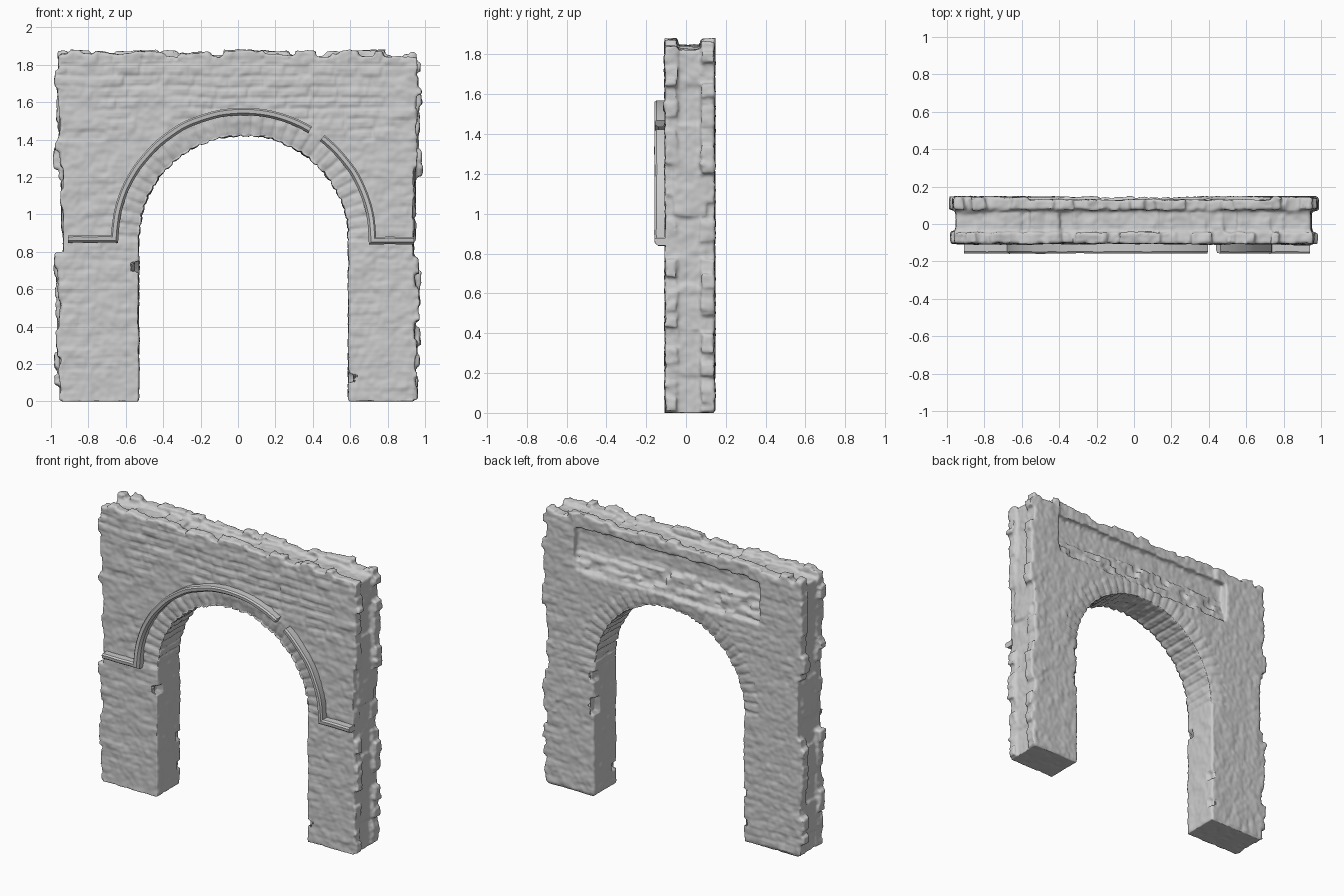
import bpy, bmesh, random
from math import sin, cos, pi, hypot, atan2, radians, floor
from mathutils import Vector, Matrix, noise

if "Cube" in bpy.data.objects:
    bpy.data.objects.remove(bpy.data.objects["Cube"])

random.seed(7)
U = random.uniform
CX, SZ, R = 0.03, 0.86, 0.56          # arch centre x, springing height, radius
FRONT, BACK = -0.105, 0.145           # wall faces


def new_object(name, bm):
    bmesh.ops.recalc_face_normals(bm, faces=bm.faces)
    me = bpy.data.meshes.new(name)
    bm.to_mesh(me)
    bm.free()
    ob = bpy.data.objects.new(name, me)
    bpy.context.collection.objects.link(ob)
    return ob


def slab(bm, pts, y0, y1):
    """Extrude an x/z outline from y0 to y1."""
    f = bm.faces.new([bm.verts.new((x, y0, z)) for x, z in pts])
    ext = bmesh.ops.extrude_face_region(bm, geom=[f])["geom"]
    for v in ext:
        if isinstance(v, bmesh.types.BMVert):
            v.co.y = y1


def stone(bm, x0, x1, y0, y1, z0, z1, jit=0.008):
    """One rough block."""
    m = Matrix.Translation(((x0 + x1) / 2, (y0 + y1) / 2, (z0 + z1) / 2))
    m = m @ Matrix.Diagonal((x1 - x0, y1 - y0, z1 - z0, 1))
    for v in bmesh.ops.create_cube(bm, size=1, matrix=m)["verts"]:
        v.co += Vector((U(-jit, jit), U(-jit, jit) * 0.5, U(-jit, jit)))


def steps(a, b, lo, hi):
    """Split a..b into random lengths."""
    while a < b - lo * 0.5:
        c = min(b, a + U(lo, hi))
        yield a, c
        a = c


# wall core: full-thickness front layer and back layer with the long recess
E = 0.935
arch = [(CX + R * cos(a), SZ + R * sin(a)) for a in [i * pi / 48 for i in range(49)]]
opening = [(CX + R, 0)] + arch + [(CX - R, 0)]
bm = bmesh.new()
slab(bm, opening + [(-E, 0), (-E, 1.82), (E, 1.82), (E, 0)], FRONT, 0.09)
slab(bm, opening + [(-E, 0), (-E, 1.83), (-0.65, 1.83), (-0.65, 1.5),
                    (0.74, 1.5), (0.74, 1.83), (E, 1.83), (E, 0)], 0.06, BACK)

# toothed end stones, front and back edges of both ends
for s in (-1, 1):
    for y0, y1 in ((FRONT, -0.04), (0.075, BACK)):
        for z0, z1 in steps(0, 1.83, 0.035, 0.1):
            waist = 0.035 if 0.74 < z0 < 1.18 else 0
            e = s * (0.965 - waist + U(-0.02, 0.022))
            a, b = sorted((s * 0.86, e))
            stone(bm, a, b, y0, y1 + U(-0.01, 0) * (y1 < 0), z0 + 0.004, z1 - 0.003, 0.006)
    for z0, z1 in steps(0, 1.82, 0.12, 0.3):
        a, b = sorted((s * 0.86, s * (0.942 + U(-0.01, 0.01))))
        stone(bm, a, b, -0.06, 0.1, z0, z1, 0.004)

# broken top: two raised edges with lower rubble between
for a, b in steps(-0.96, 0.96, 0.035, 0.09):
    stone(bm, a, b, FRONT, -0.045, 1.76, 1.858 + U(-0.02, 0.02), 0.007)
for a, b in steps(-0.96, 0.96, 0.035, 0.09):
    inside = -0.65 < a < 0.7
    stone(bm, a, b, 0.075, 0.13 if inside else BACK, 1.785, 1.858 + U(-0.02, 0.02), 0.008)
for a, b in steps(-0.93, 0.93, 0.05, 0.11):
    stone(bm, a, b, -0.06, 0.09, 1.76, 1.83 + U(-0.015, 0.02), 0.01)

# rubble ledge in the lower part of the recess
for row in range(4):
    z = 1.48 + row * 0.043
    for a, b in steps(-0.66, 0.75, 0.05, 0.14):
        stone(bm, a, b, 0.06, 0.135 - row * 0.008 + U(-0.02, 0.006), z, z + U(0.03, 0.043), 0.008)

wall = new_object("arch_wall", bm)
bpy.context.view_layer.objects.active = wall
wall.select_set(True)
mod = wall.modifiers.new("fuse", "REMESH")
mod.mode = "VOXEL"
mod.voxel_size = 0.0105
mod.use_smooth_shade = True
bpy.ops.object.modifier_apply(modifier=mod.name)


def joint(t, w, width=0.012):
    """Cell index and groove strength for masonry of pitch w."""
    i = floor(t / w)
    d = min(t - i * w, (i + 1) * w - t)
    return i, max(0.0, 1 - d / width)


# chipped jambs: side, y range, z range, depth
chips = [(-1, -0.2, -0.05, 0.69, 0.75, 0.035), (1, -0.2, -0.05, 0.11, 0.15, 0.035),
         (1, 0.08, 0.2, 0.56, 0.66, 0.03), (-1, 0.09, 0.2, 0.3, 0.36, 0.02),
         (1, 0.09, 0.2, 0.78, 0.84, 0.02), (-1, 0.1, 0.2, 0.1, 0.16, 0.02)]

# weathering: masonry joints, arch stones, chips and noise
normals = [v.normal.copy() for v in wall.data.vertices]
for v, n in zip(wall.data.vertices, normals):
    p = v.co.copy()
    x, y, z = p
    h = 0.005 * noise.noise(p * 14) + 0.004 * noise.noise(p * 35)
    r = hypot(x - CX, z - SZ)
    if z > SZ and r < 0.675:
        i, g = joint(atan2(z - SZ, x - CX) * 0.62, 0.062, 0.013)
        h += 0.005 * noise.noise((i * 3.7, 1.3, 0.4)) - 0.008 * g
        t = max(0.0, 1 - (r - R) / 0.08)
        if abs(n.y) > 0.5:
            v.co.y += (0.014 * t) if y < 0 else (-0.012 * t)
    elif abs(n.y) > 0.6 and z < 1.84:
        wobble = 0.012 * noise.noise(p * 5)
        row, g1 = joint(z + wobble, 0.058)
        shift = noise.noise((row * 2.3, 0.7, 5.1)) * 0.4
        col, g2 = joint(x + shift + wobble, 0.13 + 0.03 * (row % 3))
        upper = 1.0 if z > 1.4 and y < 0 else 0.35
        mask = max(0.0, 0.5 + noise.noise(p * 4 + Vector((9, 0, 0))) * 1.2)
        cell = noise.noise((row * 1.37, col * 2.71, 0.5 if y < 0 else 8.5))
        h += upper * (0.006 * cell - 0.011 * max(g1, g2) * mask)
    for s, y0, y1, z0, z1, d in chips:
        if y0 < y < y1 and z0 < z < z1 and abs(x - CX - s * R) < 0.02:
            v.co.x += s * d
    v.co += n * h
    v.co.z = max(0.0, v.co.z)
wall.data.update()


def moulding(name, path):
    """Sweep a small hood-mould section along an x/z path."""
    bm = bmesh.new()
    section = [(-0.02, -0.09), (-0.02, -0.138), (-0.008, -0.155), (0.012, -0.158),
               (0.02, -0.148), (0.02, -0.09)]
    rings = []
    for i, p in enumerate(path):
        a = (path[i] - path[i - 1]).normalized() if i else (path[1] - p).normalized()
        b = (path[i + 1] - p).normalized() if i < len(path) - 1 else a
        t = (a + b).normalized()
        out = Vector((-t.y, t.x)) / max(0.6, t.dot(a))
        wob = 0.003 * noise.noise((p.x * 9, p.y * 9, 2))
        rings.append([bm.verts.new((p.x + out.x * (o + wob), yy + wob, p.y + out.y * (o + wob)))
                      for o, yy in section])
    k = len(section)
    for r0, r1 in zip(rings, rings[1:]):
        for j in range(k):
            bm.faces.new((r0[j], r0[(j + 1) % k], r1[(j + 1) % k], r1[j]))
    bm.faces.new(rings[0])
    bm.faces.new(rings[-1][::-1])
    ob = new_object(name, bm)
    bpy.ops.object.select_all(action="DESELECT")
    bpy.context.view_layer.objects.active = ob
    ob.select_set(True)
    bpy.ops.object.shade_smooth_by_angle(angle=radians(35))


def arc(a0, a1, n):
    return [Vector((CX + 0.69 * cos(radians(a0 + (a1 - a0) * i / n)),
                    SZ + 0.69 * sin(radians(a0 + (a1 - a0) * i / n)))) for i in range(n + 1)]


def run(x0, x1, z):
    return [Vector((x0 + (x1 - x0) * i / 6, z)) for i in range(7)]


# hood moulding in two lengths, broken on the right shoulder
moulding("hood_moulding_left", run(-0.91, -0.66, 0.868) + arc(178, 59, 40)[1:])
moulding("hood_moulding_right", arc(52.5, 1, 18)[:-1] + run(0.72, 0.94, 0.86))
